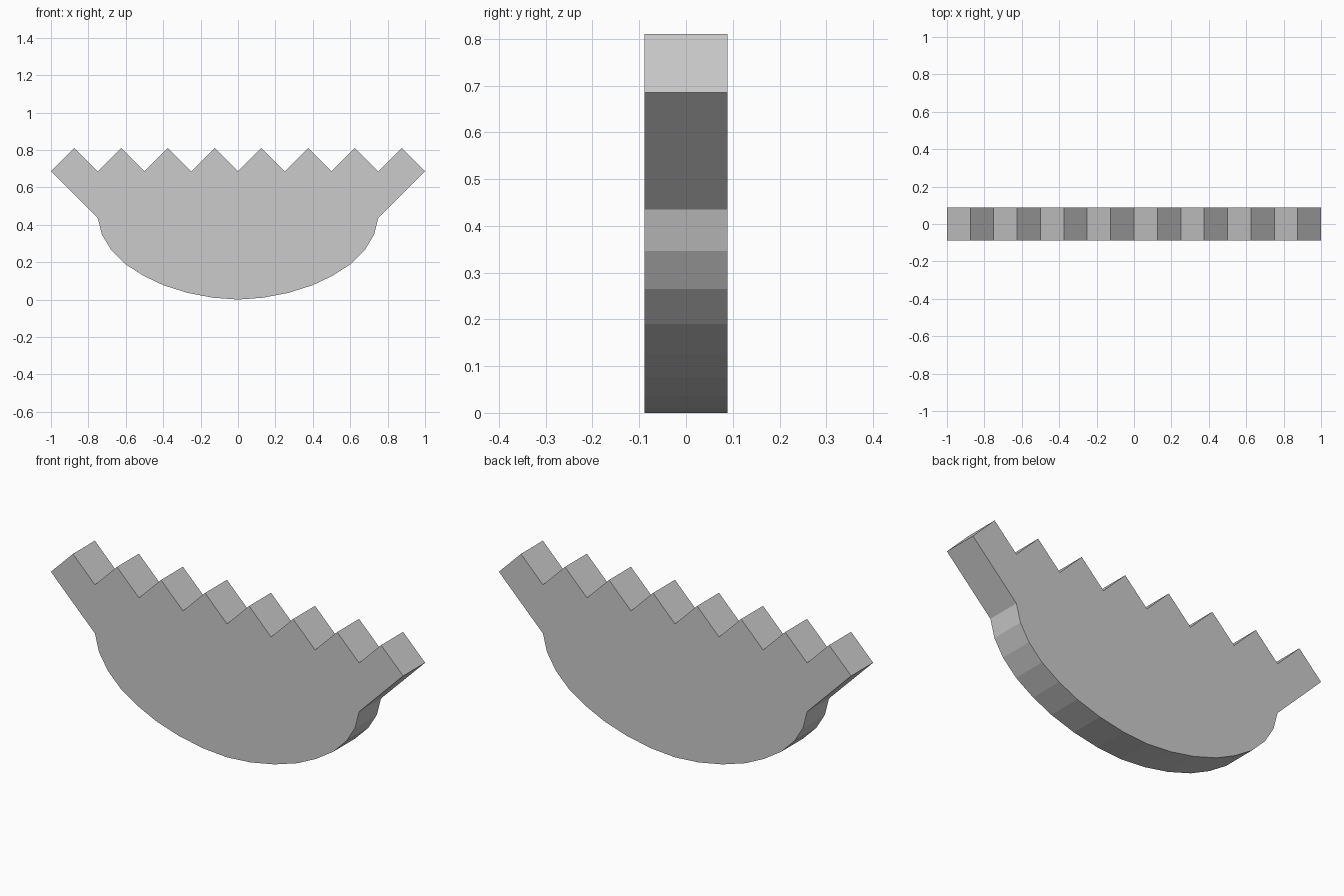
import bpy, bmesh

if "Cube" in bpy.data.objects:
    bpy.data.objects.remove(bpy.data.objects["Cube"])

HALF_DEPTH = 0.089
TEETH = 8
VALLEY, PEAK = 0.685, 0.81

# Zigzag top edge, left to right
step = 1.0 / TEETH
top = [(-1 + i * step, PEAK if i % 2 else VALLEY) for i in range(2 * TEETH + 1)]

# Flared shoulder and rounded belly, right half, then mirrored to the left
belly = [(0.75, 0.435), (0.727, 0.346), (0.678, 0.265), (0.603, 0.19),
         (0.505, 0.127), (0.40, 0.077), (0.27, 0.036), (0.135, 0.01)]
bottom = belly + [(0, 0)] + [(-x, z) for x, z in reversed(belly)]

# Extrude the outline through the thickness
bm = bmesh.new()
face = bm.faces.new([bm.verts.new((x, -HALF_DEPTH, z)) for x, z in top + bottom])
ext = bmesh.ops.extrude_face_region(bm, geom=[face], use_keep_orig=True)
verts = [v for v in ext["geom"] if isinstance(v, bmesh.types.BMVert)]
bmesh.ops.translate(bm, verts=verts, vec=(0, 2 * HALF_DEPTH, 0))
bmesh.ops.recalc_face_normals(bm, faces=bm.faces)

mesh = bpy.data.meshes.new("serrated_plate")
bm.to_mesh(mesh)
bm.free()
plate = bpy.data.objects.new("serrated_plate", mesh)
bpy.context.collection.objects.link(plate)
